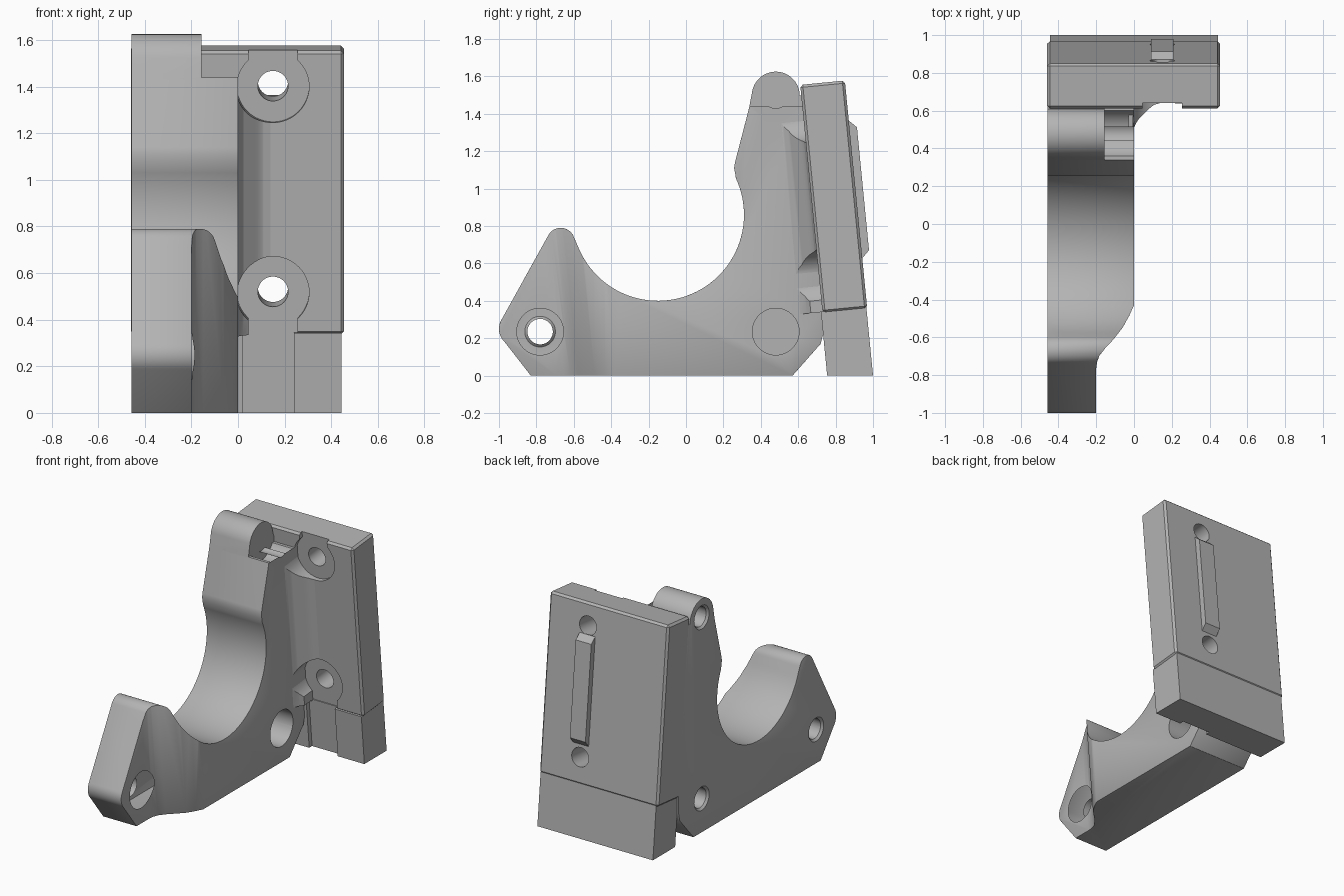
import bpy, bmesh, math
from mathutils import Matrix, Vector

cube = bpy.data.objects.get("Cube")
if cube:
    bpy.data.objects.remove(cube, do_unlink=True)

grey = bpy.data.materials.new("plain grey")
grey.use_nodes = True
GREY = (0.45, 0.45, 0.45, 1)
grey.diffuse_color = GREY
grey.node_tree.nodes["Principled BSDF"].inputs["Base Color"].default_value = GREY

TILT = Matrix.Rotation(math.atan(0.098), 4, 'X')
PLATE = Matrix.Translation((0, 0.73, 0.335)) @ TILT
FLAT = Matrix.Identity(4)


def finish(name, bm, matrix):
    bmesh.ops.recalc_face_normals(bm, faces=bm.faces[:])
    bm.transform(matrix)
    mesh = bpy.data.meshes.new(name)
    bm.to_mesh(mesh)
    bm.free()
    mesh.materials.append(grey)
    ob = bpy.data.objects.new(name, mesh)
    bpy.context.collection.objects.link(ob)
    return ob


def prism(name, pts, lo, hi, axis='Z', matrix=FLAT):
    """Extrude a profile: XY points along Z, or YZ points along X."""
    bm = bmesh.new()
    rings = []
    for h in (lo, hi):
        rings.append([bm.verts.new((a, b, h) if axis == 'Z' else (h, a, b)) for a, b in pts])
    bm.faces.new(rings[0])
    bm.faces.new(rings[1])
    n = len(pts)
    for i in range(n):
        j = (i + 1) % n
        bm.faces.new((rings[0][i], rings[0][j], rings[1][j], rings[1][i]))
    return finish(name, bm, matrix)


def box(name, x, y, z, matrix=FLAT):
    return prism(name, [(x[0], y[0]), (x[1], y[0]), (x[1], y[1]), (x[0], y[1])], *z, matrix=matrix)


def cylinder(name, start, end, r1, r2=None):
    start, end = Vector(start), Vector(end)
    axis = end - start
    bm = bmesh.new()
    bmesh.ops.create_cone(bm, cap_ends=True, segments=48, radius1=r1,
                          radius2=r1 if r2 is None else r2, depth=axis.length)
    turn = axis.to_track_quat('Z', 'Y').to_matrix().to_4x4()
    return finish(name, bm, Matrix.Translation((start + end) / 2) @ turn)


def arc(cy, cz, r, a0, a1, steps):
    angles = [math.radians(a0 + (a1 - a0) * i / steps) for i in range(steps + 1)]
    return [(cy + r * math.cos(a), cz + r * math.sin(a)) for a in angles]


def apply_all(ob):
    bpy.context.view_layer.update()
    deps = bpy.context.evaluated_depsgraph_get()
    mesh = bpy.data.meshes.new_from_object(ob.evaluated_get(deps))
    ob.modifiers.clear()
    ob.data = mesh


def cut(ob, cutters):
    for c in cutters:
        mod = ob.modifiers.new("cut", 'BOOLEAN')
        mod.operation, mod.solver, mod.object = 'DIFFERENCE', 'EXACT', c
    apply_all(ob)


def bevel(ob, width, segments):
    mod = ob.modifiers.new("bevel", 'BEVEL')
    mod.width, mod.segments = width, segments
    mod.limit_method, mod.angle_limit = 'ANGLE', math.radians(40)
    apply_all(ob)


# Side arm: saddle shape with a nose in front and a knuckle on top
outline = [(-0.83, 0), (0.57, 0), (0.72, 0.17), (0.735, 0.23), (0.735, 0.345), (0.79, 0.36), (0.665, 1.5)]
outline += arc(0.48, 1.497, 0.128, 0, 168, 24)
outline += [(0.337, 1.43), (0.262, 1.14), (0.257, 1.11), (0.263, 1.08)]
outline += arc(-0.15, 0.86, 0.46, 25, -158, 56)
outline += arc(-0.67, 0.715, 0.075, 20, 150, 14)
outline += arc(-0.905, 0.25, 0.095, 150, 225, 10)
arm = prism("side_arm", outline, -0.457, 0, 'X')

# Thinner front end of the arm, with a soft ramp
ramp = prism("ramp_cutter", [(0.1, -0.36), (0, -0.38), (-0.025, -0.43), (-0.06, -0.485), (-0.15, -0.575),
                             (-0.182, -0.615), (-0.195, -0.65), (-0.2, -0.69), (-0.2, -1.3), (0.1, -1.3)],
             -0.3, 1.2, matrix=TILT)
cut(arm, [ramp])
bevel(arm, 0.014, 2)

# Pin holes with chamfered backs, counterbores and the knuckle seat
arm_cutters = [ramp]
for y, z, floor, radius in ((-0.78, 0.235, -0.28, 0.125), (0.48, 0.235, -0.28, 0.125),
                            (0.48, 1.497, -0.157, 0.134)):
    arm_cutters += [
        cylinder("pin_cutter", (-0.6, y, z), (0.2, y, z), 0.068),
        cylinder("chamfer_cutter", (-0.48, y, z), (-0.43, y, z), 0.105, 0.055),
        cylinder("seat_cutter", (floor, y, z), (0.2, y, z), radius)]
arm_cutters.append(box("top_cutter", (-0.157, 0.2), (0.2, 0.64), (1.44, 1.8)))
cut(arm, arm_cutters[1:])

# Tilted mounting plate and the web joining it to the arm
plate = box("mounting_plate", (-0.46, 0.455), (0, 0.24), (0, 1.225), PLATE)
bevel(plate, 0.014, 1)
web = prism("corner_web", [(-0.03, 0.02), (-0.03, -0.12), (0, -0.12), (0.02, -0.085), (0.085, -0.025),
                           (0.105, -0.01), (0.14, 0), (0.14, 0.02)], 0.005, 1.08, matrix=PLATE)

# Bolt holes with round seats that open to the plate ends
plate_cutters = []
for h, end in ((0.183, -0.1), (1.07, 1.4)):
    at = lambda y: PLATE @ Vector((0.15, y, h))
    plate_cutters += [
        cylinder("bolt_cutter", at(-0.4), at(0.4), 0.065),
        cylinder("bolt_seat_cutter", at(-0.4), at(0.03), 0.155),
        box("slot_cutter", (0.045, 0.255), (-0.3, 0.03), (min(h, end), max(h, end)), PLATE)]
cut(plate, plate_cutters)
cut(web, plate_cutters)

# Key strip on the back of the plate, with sloped ends
key = prism("key_strip", [(0.23, 0.27), (0.24, 0.27), (0.28, 0.31), (0.28, 0.97), (0.24, 1.01), (0.23, 1.01)],
            0.09, 0.21, 'X', PLATE)

# Foot block under the plate, flat on the ground, with a shallow front channel
foot = box("foot_block", (-0.445, 0.445), (-0.008, 0.236), (-0.45, 0.008), PLATE)
channel = box("channel_cutter", (0.02, 0.24), (-0.2, 0.024), (-0.6, 0.2), PLATE)
ground = box("ground_cutter", (-2, 2), (-2, 2), (-1, 0))
cut(foot, [channel, ground])

# Remove helpers and shade the finished parts
for helper in arm_cutters + plate_cutters + [channel, ground]:
    bpy.data.objects.remove(helper, do_unlink=True)
bpy.ops.object.select_all(action='DESELECT')
for part in (arm, plate, web, key, foot):
    part.select_set(True)
    bpy.context.view_layer.objects.active = part
bpy.ops.object.shade_smooth_by_angle(angle=math.radians(32))
